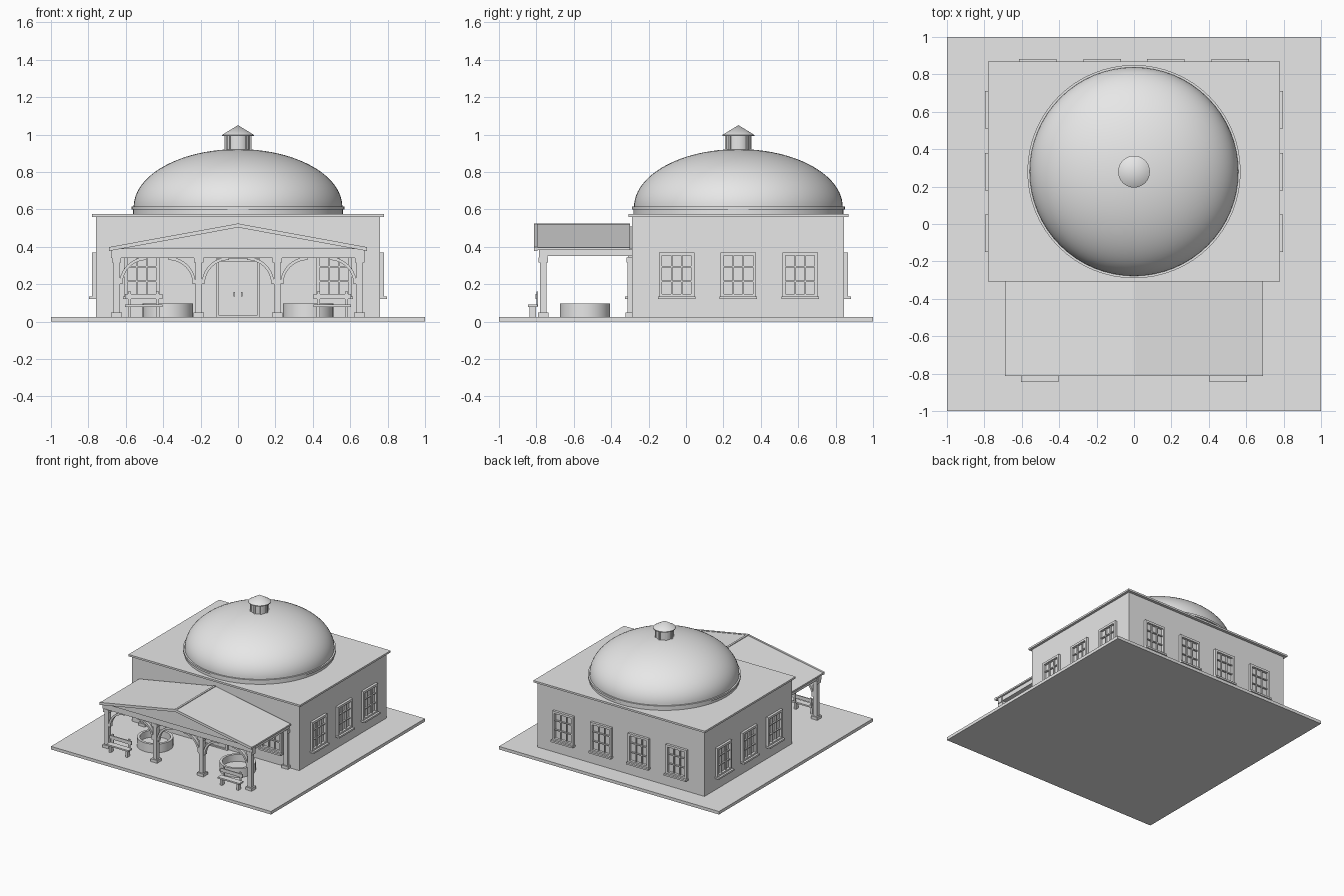
import bpy, bmesh, math
from mathutils import Matrix, Vector

if "Cube" in bpy.data.objects:
    bpy.data.objects.remove(bpy.data.objects["Cube"], do_unlink=True)

stone = bpy.data.materials.new("pale_grey")
stone.use_nodes = True
GREY = (0.8, 0.8, 0.8, 1)
stone.diffuse_color = GREY
stone.node_tree.nodes["Principled BSDF"].inputs["Base Color"].default_value = GREY


def link(name, mesh, loc=(0, 0, 0), turn=0):
    ob = bpy.data.objects.new(name, mesh)
    bpy.context.collection.objects.link(ob)
    ob.location = loc
    ob.rotation_euler.z = turn
    return ob


def to_mesh(bm, name):
    bmesh.ops.recalc_face_normals(bm, faces=bm.faces)
    mesh = bpy.data.meshes.new(name)
    bm.to_mesh(mesh)
    bm.free()
    mesh.materials.append(stone)
    return mesh


def boxes(name, items):
    """One mesh from boxes given as (x0, x1, y0, y1, z0, z1)."""
    bm = bmesh.new()
    for x0, x1, y0, y1, z0, z1 in items:
        mid = Vector((x0 + x1, y0 + y1, z0 + z1)) / 2
        size = Matrix.Diagonal((x1 - x0, y1 - y0, z1 - z0, 1))
        bmesh.ops.create_cube(bm, size=1, matrix=Matrix.Translation(mid) @ size)
    return to_mesh(bm, name)


def extrude_y(name, outline, y0, y1):
    """Extrude a closed x, z outline along y."""
    bm = bmesh.new()
    face = bm.faces.new([bm.verts.new((x, y0, z)) for x, z in outline])
    new = bmesh.ops.extrude_face_region(bm, geom=[face])["geom"]
    bmesh.ops.translate(bm, vec=(0, y1 - y0, 0),
                        verts=[v for v in new if isinstance(v, bmesh.types.BMVert)])
    return to_mesh(bm, name)


def lathe(name, profile, loc, steps=64):
    """Spin a radius, z profile about a vertical axis."""
    bm = bmesh.new()
    verts = [bm.verts.new((r, 0, z)) for r, z in profile]
    edges = [bm.edges.new(pair) for pair in zip(verts, verts[1:])]
    bmesh.ops.spin(bm, geom=verts + edges, cent=(0, 0, 0), axis=(0, 0, 1),
                   angle=math.tau, steps=steps, use_merge=True)
    bmesh.ops.remove_doubles(bm, verts=bm.verts, dist=0.0001)
    ob = link(name, to_mesh(bm, name), loc)
    bpy.ops.object.select_all(action="DESELECT")
    ob.select_set(True)
    bpy.context.view_layer.objects.active = ob
    bpy.ops.object.shade_smooth_by_angle(angle=math.radians(30))
    return ob


# Ground slab, hall and flat roof
GROUND = 0.025
BACK, FRONT, SIDE = 0.845, -0.29, 0.76
link("ground_slab", boxes("ground_slab", [(-1, 1, -1, 1, 0, GROUND)]))
link("hall_walls", boxes("hall_walls", [(-SIDE, SIDE, FRONT, BACK, GROUND, 0.563)]))
link("flat_roof", boxes("flat_roof", [(-0.78, 0.78, -0.308, 0.868, 0.56, 0.575)]))

# Dome with its ring, and the cupola
CENTRE = (0, 0.28, 0)
curve = [(0.558 * math.cos(t), 0.612 + 0.31 * math.sin(t))
         for t in (math.pi / 2 * i / 24 for i in range(25))]
lathe("dome", curve, CENTRE)
lathe("dome_ring", [(0.562, 0.57), (0.562, 0.598), (0.57, 0.598), (0.57, 0.614),
                    (0.55, 0.614)], CENTRE)
lathe("cupola_drum", [(0.065, 0.9), (0.065, 1.0)], CENTRE, 16)
lathe("cupola_roof", [(0, 0.99), (0.085, 0.992), (0.085, 0.998), (0, 1.05)], CENTRE, 32)
ribs = boxes("cupola_rib", [(-0.007, 0.007, -0.071, -0.06, 0.91, 0.992)])
for i in range(8):
    link("cupola_rib", ribs, CENTRE, math.tau * i / 8)

# Windows: frame, glazing bars and sill, facing -y from the wall plane
W, Z0, Z1 = 0.095, 0.132, 0.37
bars = [(s * W / 3 - 0.004, s * W / 3 + 0.004, -0.012, 0.004, Z0, Z1) for s in (-0.85, 0.85)]
bars += [(-W, W, -0.012, 0.004, z - 0.004, z + 0.004) for z in (0.215, 0.292)]
window = boxes("window", bars + [
    (-W, -W + 0.018, -0.02, 0.005, Z0, Z1), (W - 0.018, W, -0.02, 0.005, Z0, Z1),
    (-W, W, -0.02, 0.005, Z1 - 0.018, Z1), (-W, W, -0.02, 0.005, Z0, Z0 + 0.015),
    (-0.1, 0.1, -0.037, 0.005, 0.12, 0.134)])
for x in (-0.515, 0.515):
    link("front_window", window, (x, FRONT, 0))
for x in (-0.515, -0.17, 0.17, 0.515):
    link("back_window", window, (x, BACK, 0), math.pi)
for y in (-0.05, 0.28, 0.61):
    link("left_window", window, (SIDE, y, 0), math.pi / 2)
    link("right_window", window, (-SIDE, y, 0), -math.pi / 2)

# Double door with frame, strap hinges and handles
y = FRONT
link("door_frame", boxes("door_frame", [
    (-0.118, -0.104, y - 0.018, y, GROUND, 0.338), (0.104, 0.118, y - 0.018, y, GROUND, 0.338),
    (-0.118, 0.118, y - 0.018, y, 0.322, 0.338), (-0.118, 0.118, y - 0.018, y, GROUND, 0.035)]))
link("door_leaves", boxes("door_leaves", [
    (s - 0.052, s + 0.051, y - 0.008, y, 0.035, 0.322) for s in (-0.052, 0.053)]))
link("door_straps", boxes("door_straps", [
    (-0.095, 0.095, y - 0.013, y, z, z + 0.008) for z in (0.088, 0.237)]))
link("door_handles", boxes("door_handles", [
    (s - 0.004, s + 0.004, y - 0.02, y, 0.135, 0.157) for s in (-0.02, 0.02)]))

# Porch roof: gable, sloping slabs, rake trim and ridge
EAVE, PEAK = 0.387, 0.513
link("porch_gable", extrude_y("porch_gable", [(-0.67, EAVE), (0.67, EAVE), (0, PEAK - 0.006)],
                              -0.795, FRONT))


def chevron(name, low, high, y0, y1):
    half = 0.69
    link(name, extrude_y(name, [(-half, EAVE + low), (0, PEAK + low), (half, EAVE + low),
                                (half, EAVE + high), (0, PEAK + high), (-half, EAVE + high)],
                         y0, y1))


chevron("porch_roof", -0.005, 0.008, -0.8, -0.3)
chevron("porch_rake_trim", -0.01, 0.011, -0.812, -0.795)
link("porch_ridge", boxes("porch_ridge", [(-0.008, 0.008, -0.81, -0.3, 0.512, 0.525)]))

# Porch beams
PY = -0.763
link("porch_beams", boxes("porch_beams", [
    (-0.68, 0.68, PY - 0.022, PY + 0.022, 0.34, EAVE),
    (-0.672, -0.628, PY, FRONT, 0.35, EAVE), (0.628, 0.672, PY, FRONT, 0.35, EAVE)]))

# Posts with base and capital, and matching wall pilasters
post = boxes("porch_post", [(-0.018, 0.018, -0.018, 0.018, GROUND, 0.345),
                            (-0.029, 0.029, -0.029, 0.029, GROUND, 0.048),
                            (-0.025, 0.025, -0.025, 0.025, 0.315, 0.342)])
for x in (-0.65, -0.21, 0.21, 0.65):
    link("porch_post", post, (x, PY, 0))
for x in (-0.65, 0.65):
    link("wall_pilaster", post, (x, FRONT - 0.004, 0))

# Curved brackets springing from the posts to the beam
R, T = 0.145, 0.016
arc = [math.pi / 2 * i / 10 for i in range(11)]
outline = [(R - r * math.cos(t), 0.2 + r * math.sin(t))
           for r, order in ((R, arc), (R - T, arc[::-1])) for t in order]
for name, flip in (("bracket_right", 1), ("bracket_left", -1)):
    bracket = extrude_y(name, [(flip * x, z) for x, z in outline], -0.013, 0.013)
    for x in (-0.65, -0.21, 0.21):
        link(name, bracket, (x * flip + flip * 0.016, PY, 0))

# Round planters
for x in (-0.375, 0.375):
    lathe("round_planter", [(0.135, GROUND), (0.135, 0.097), (0.115, 0.097), (0.115, 0.04),
                            (0, 0.04)], (x, -0.54, 0), 32)

# Benches
bench_parts = [(-0.1, 0.1, -0.845, -0.795, 0.078, 0.09), (-0.1, 0.1, -0.805, -0.796, 0.12, 0.148)]
for s in (-0.075, 0.075):
    bench_parts += [(s - 0.009, s + 0.009, -0.836, -0.802, GROUND, 0.08),
                    (s - 0.008, s + 0.008, -0.8, -0.792, 0.08, 0.16)]
bench = boxes("bench", bench_parts)
for x in (-0.505, 0.505):
    link("bench", bench, (x, 0, 0))
